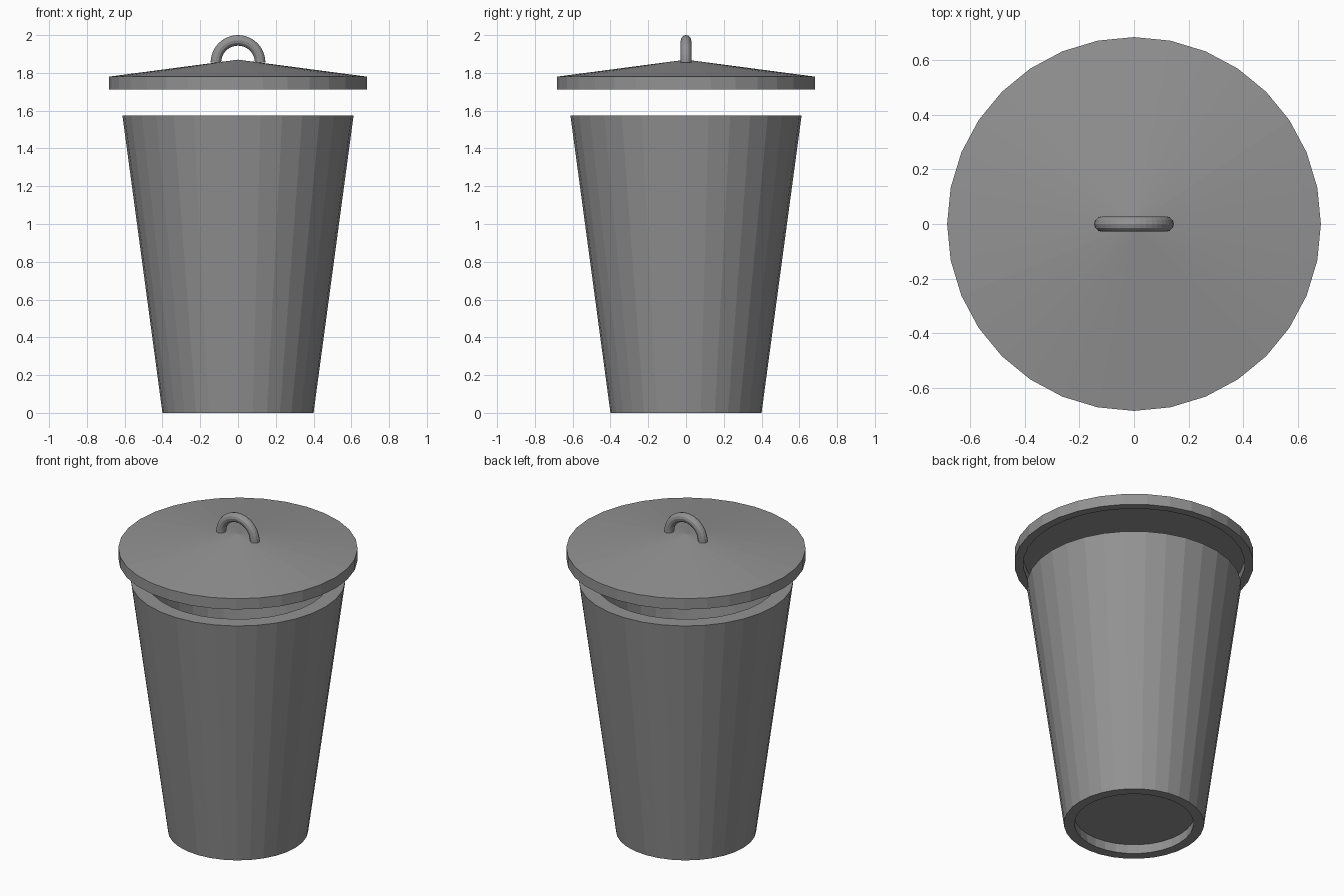
import bpy, bmesh
from math import pi, cos, sin

if "Cube" in bpy.data.objects:
    bpy.data.objects.remove(bpy.data.objects["Cube"])

SIDES = 32

# Dark grey shared by all parts
grey = bpy.data.materials.new("dark_grey")
grey.diffuse_color = (0.29, 0.29, 0.29, 1)
grey.use_nodes = True
grey.node_tree.nodes["Principled BSDF"].inputs["Base Color"].default_value = grey.diffuse_color


def make_object(name, bm):
    bmesh.ops.remove_doubles(bm, verts=bm.verts, dist=1e-5)
    bmesh.ops.recalc_face_normals(bm, faces=bm.faces)
    mesh = bpy.data.meshes.new(name)
    bm.to_mesh(mesh)
    bm.free()
    mesh.materials.append(grey)
    ob = bpy.data.objects.new(name, mesh)
    bpy.context.collection.objects.link(ob)
    return ob


def lathe(name, profile):
    """Revolve an (r, z) profile around the z axis with flat facets."""
    bm = bmesh.new()
    vs = [bm.verts.new((r, 0, z)) for r, z in profile]
    es = [bm.edges.new(pair) for pair in zip(vs, vs[1:])]
    bmesh.ops.spin(bm, geom=vs + es, axis=(0, 0, 1), cent=(0, 0, 0),
                   angle=2 * pi, steps=SIDES)
    return make_object(name, bm)


# Tapered bin: recessed base, thick wall, hollow inside
lathe("bin_body", [(0, 0.06), (0.345, 0.06), (0.34, 0), (0.40, 0),
                   (0.612, 1.575), (0.52, 1.575), (0.35, 0.08), (0, 0.08)])

# Floating lid: shallow cone, short skirt, recessed underside
lathe("lid", [(0, 1.87), (0.683, 1.78), (0.683, 1.712), (0.633, 1.712),
              (0.633, 1.765), (0, 1.765)])

# Arched handle: a ring section spun half a turn
bm = bmesh.new()
R, r, n = 0.117, 0.028, 12
ring = [bm.verts.new((R + r * cos(2 * pi * i / n), r * sin(2 * pi * i / n), 1.855))
        for i in range(n)]
edges = [bm.edges.new((ring[i], ring[(i + 1) % n])) for i in range(n)]
bmesh.ops.spin(bm, geom=ring + edges, axis=(0, -1, 0), cent=(0, 0, 1.855),
               angle=pi, steps=20)
# keep the arch above the lid whichever way the spin ran
for v in bm.verts:
    v.co.z = 1.855 + abs(v.co.z - 1.855)
bmesh.ops.holes_fill(bm, edges=[e for e in bm.edges if e.is_boundary], sides=n)
make_object("lid_handle", bm)
